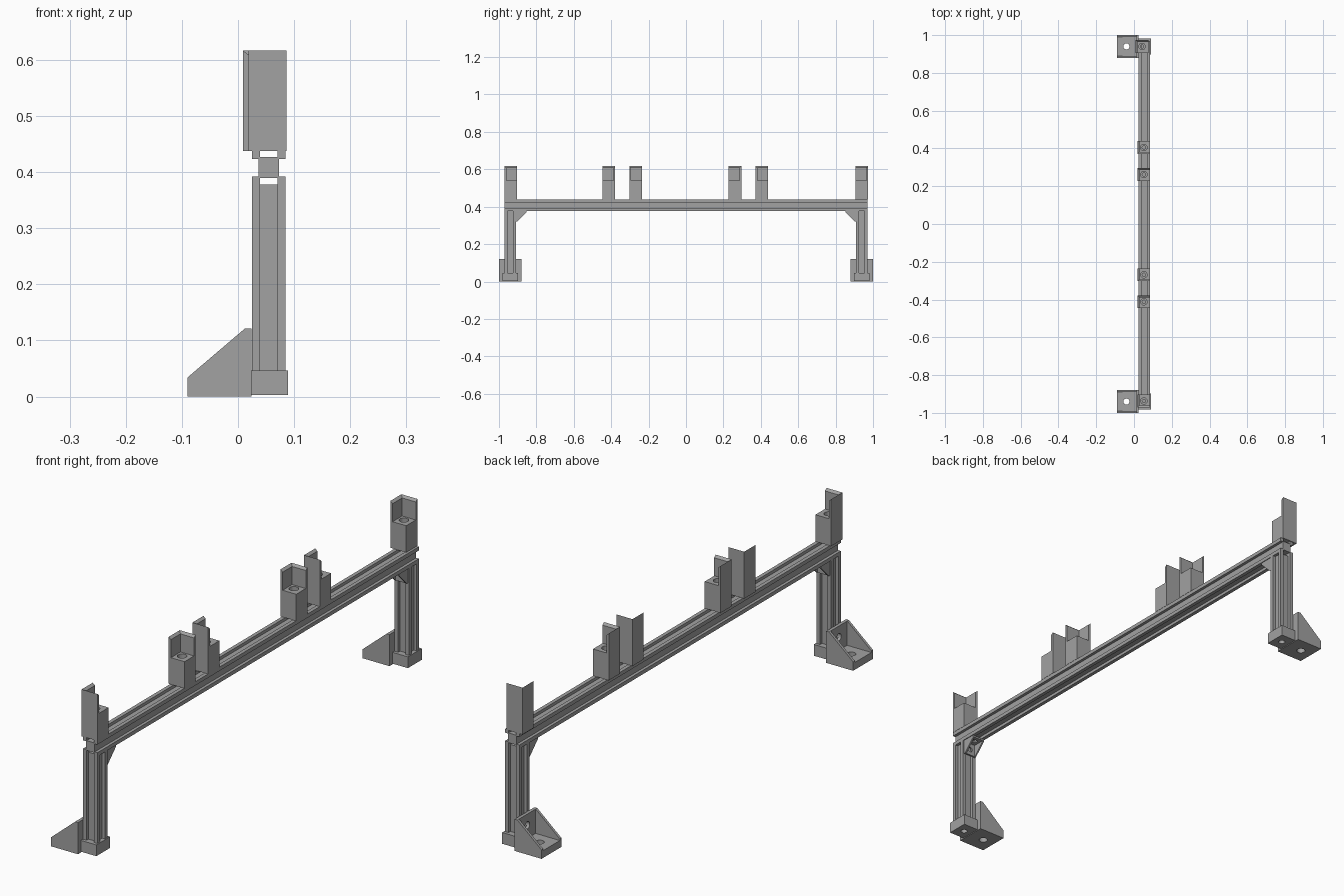
import bpy, bmesh, math
from mathutils import Vector

if "Cube" in bpy.data.objects:
    bpy.data.objects.remove(bpy.data.objects["Cube"])

grey = bpy.data.materials.new("mid_grey")
grey.use_nodes = True
COLOUR = (0.36, 0.36, 0.36, 1)
grey.diffuse_color = COLOUR
grey.node_tree.nodes["Principled BSDF"].inputs["Base Color"].default_value = COLOUR

AXES = {"x": lambda p, d: (d, p[0], p[1]),
        "y": lambda p, d: (p[0], d, p[1]),
        "z": lambda p, d: (p[0], p[1], d)}


def prism(name, faces, axis, start, end, adjust=None):
    """Extrude 2D polygons, which may share corners, along an axis."""
    bm = bmesh.new()
    corners = {}
    for face in faces:
        for p in face:
            if p not in corners:
                corners[p] = bm.verts.new(AXES[axis](p, start))
        bm.faces.new([corners[p] for p in face])
    ret = bmesh.ops.extrude_face_region(bm, geom=bm.faces[:], use_keep_orig=True)
    for v in ret["geom"]:
        if isinstance(v, bmesh.types.BMVert):
            v.co += Vector(AXES[axis]((0, 0), end - start))
            if adjust:
                adjust(v)
    bmesh.ops.recalc_face_normals(bm, faces=bm.faces[:])
    mesh = bpy.data.meshes.new(name)
    bm.to_mesh(mesh)
    bm.free()
    mesh.materials.append(grey)
    obj = bpy.data.objects.new(name, mesh)
    bpy.context.scene.collection.objects.link(obj)
    return obj


def rect(a0, a1, b0, b1):
    return [(a0, b0), (a1, b0), (a1, b1), (a0, b1)]


def circle(a, b, r, n=24):
    return [(a + r * math.cos(math.tau * i / n), b + r * math.sin(math.tau * i / n))
            for i in range(n)]


def cut(obj, cutters):
    """Subtract the cutters for good, then remove them."""
    for c in cutters:
        c.hide_render = True
        mod = obj.modifiers.new("cut", "BOOLEAN")
        mod.operation, mod.solver, mod.object = "DIFFERENCE", "EXACT", c
    bpy.context.view_layer.update()
    graph = bpy.context.evaluated_depsgraph_get()
    mesh = bpy.data.meshes.new_from_object(obj.evaluated_get(graph))
    obj.modifiers.clear()
    obj.data = mesh
    for c in cutters:
        bpy.data.objects.remove(c)


def slotted(a, b, half=0.03, slot=0.0155, depth=0.0115):
    """Square section with a slot in each side."""
    q = [(half, -slot), (half - depth, -slot), (half - depth, slot), (half, slot), (half, half)]
    pts = []
    for _ in range(4):
        pts += [(a + x, b + y) for x, y in q]
        q = [(-y, x) for x, y in q]
    return pts


# Beam
CX = 0.055
BEAM_LOW, BEAM_TOP = 0.378, 0.438
prism("beam", [slotted(CX, (BEAM_LOW + BEAM_TOP) / 2)], "y", -0.97, 0.97)

# Posts, feet and brackets at both ends
for side, label in ((-1, "front"), (1, "back")):
    yc = side * 0.94
    prism(label + "_post", [slotted(CX, yc)], "z", 0.04, BEAM_LOW)

    foot = prism(label + "_foot", [rect(0.0235, 0.089, yc - 0.042, yc + 0.042)], "z", 0.003, 0.046)
    cut(foot, [prism("cutter", [circle(CX, yc, 0.012)], "z", -0.01, 0.03)])

    # Floor bracket with two sloping cheeks
    outline = [(-0.09, 0), (0.024, 0), (0.024, 0.121), (0.012, 0.121), (-0.09, 0.034)]
    bracket = prism(label + "_floor_bracket", [outline], "y", yc - 0.06, yc + 0.06)
    cut(bracket, [
        prism("cutter", [rect(-0.1, 0.012, 0.028, 0.15)], "y", yc - 0.05, yc + 0.05),
        prism("cutter", [circle(-0.04, yc, 0.016)], "z", -0.01, 0.05),
        prism("cutter", [circle(yc, 0.078, 0.014)], "x", 0.0, 0.03)])

    # Corner bracket between post and beam
    def inward(u):
        return side * (0.91 - u)
    outline = [(inward(u), BEAM_LOW - v) for u, v in
               ((0, 0), (0.056, 0), (0.056, 0.008), (0.008, 0.056), (0, 0.056))]
    corner = prism(label + "_corner_bracket", [outline], "x", CX - 0.027, CX + 0.027)
    ends = sorted((inward(0.007), inward(0.07)))
    hole_y = inward(0.032)
    cut(corner, [
        prism("cutter", [rect(*ends, 0.3, BEAM_LOW - 0.007)], "x", CX - 0.021, CX + 0.021),
        prism("cutter", [circle(CX, hole_y, 0.01)], "z", 0.36, 0.4),
        prism("cutter", [circle(CX, BEAM_LOW - 0.032, 0.01)], "y",
              *sorted((inward(-0.01), inward(0.02))))])

# Holders: a drilled block with an L-shaped wall; s is the side of the y wall
HALF, THICK = 0.0335, 0.0095
BLOCK_TOP, WALL_TOP = 0.54, 0.617
HOLDERS = ((-0.937, -1), (-0.412, 1), (-0.269, -1), (0.262, 1), (0.405, -1), (0.94, 1))
for i, (yc, s) in enumerate(HOLDERS, 1):
    xc = 0.0425 if i == len(HOLDERS) else 0.0525
    block = prism(f"holder_block_{i}", [rect(xc - HALF, xc + HALF, yc - HALF, yc + HALF)],
                  "z", BEAM_TOP, BLOCK_TOP)
    cut(block, [prism("cutter", [circle(xc, yc, 0.017)], "z", 0.47, 0.6),
                prism("cutter", [circle(xc, yc, 0.009)], "z", 0.4, 0.48)])

    def at(x, y):
        return (xc + x, yc + s * y)
    inner = THICK - HALF
    out_corner, in_corner = at(-HALF, HALF), at(inner, -inner)
    legs = [[out_corner, at(HALF, HALF), at(HALF, -inner), in_corner],
            [out_corner, in_corner, at(inner, -HALF), at(-HALF, -HALF)]]

    # The top slopes down towards the inside
    def lead_in(v):
        if v.co.x > xc - HALF + 0.001 and (v.co.y - yc) * s < HALF - 0.001:
            v.co.z -= 0.008
    prism(f"holder_wall_{i}", legs, "z", BLOCK_TOP, WALL_TOP, lead_in)
